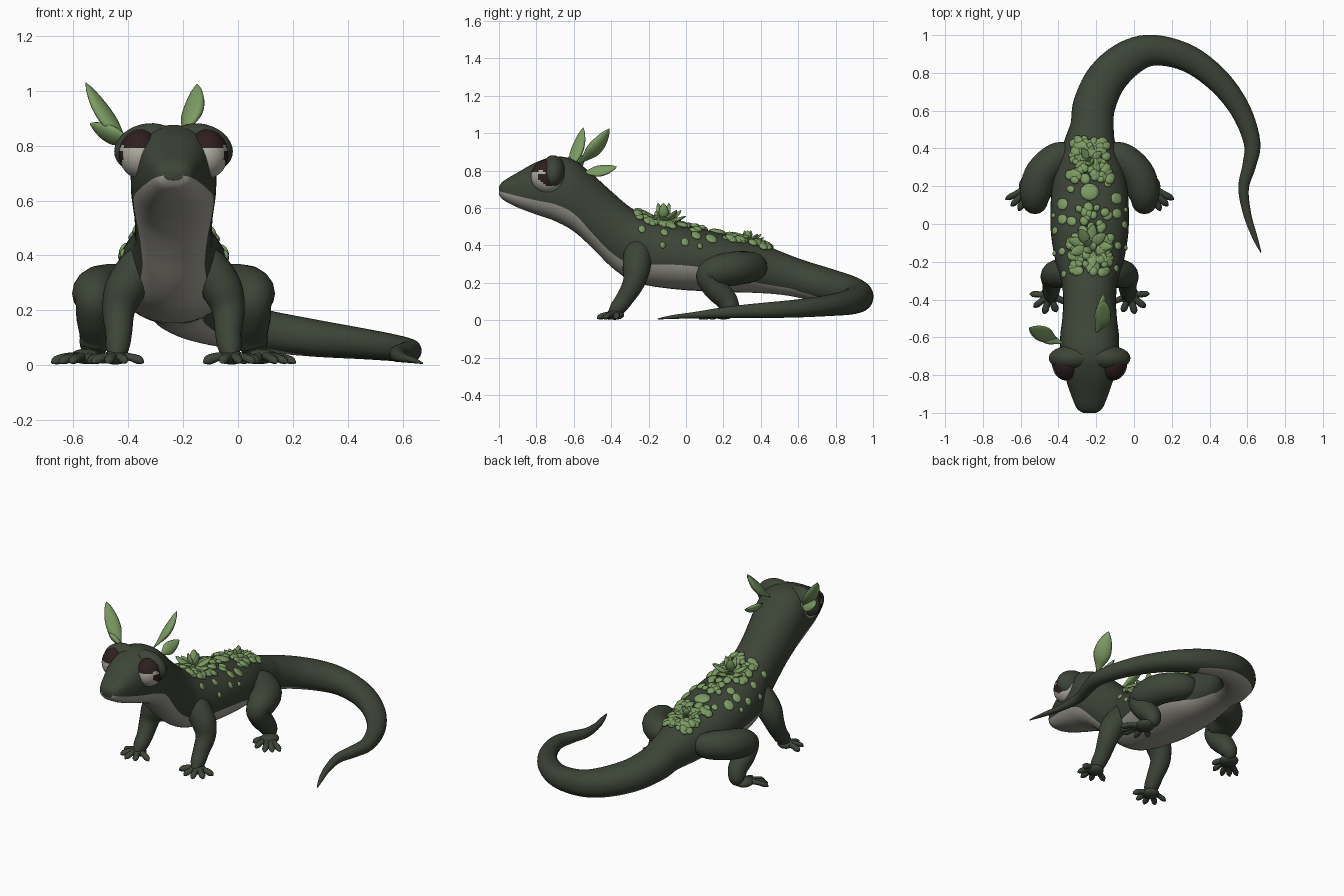
import bpy, bmesh, math, random
from mathutils import Vector, Matrix

if "Cube" in bpy.data.objects:
    bpy.data.objects.remove(bpy.data.objects["Cube"])

random.seed(4)
AX = -0.235  # x of the body's centre line


def mat(name, rgb):
    m = bpy.data.materials.new(name)
    m.diffuse_color = (*rgb, 1)
    m.use_nodes = True
    m.node_tree.nodes["Principled BSDF"].inputs["Base Color"].default_value = m.diffuse_color
    return m


SKIN = mat("dark_green_skin", (0.046, 0.058, 0.038))
BELLY = mat("pale_belly", (0.35, 0.34, 0.295))
LEAF = mat("leaf_green", (0.2, 0.33, 0.125))
IRIS = mat("dark_maroon", (0.028, 0.013, 0.014))
EYE = mat("eye_cream", (0.44, 0.42, 0.36))


def spline(rows, n):
    """Catmull-Rom through rows of any width, n steps per span."""
    out = []
    for i in range(len(rows) - 1):
        a, b, c, d = (rows[max(0, min(len(rows) - 1, i + k))] for k in (-1, 0, 1, 2))
        for s in range(n):
            u = s / n
            out.append([0.5 * (2 * q + (r - p) * u + (2 * p - 5 * q + 4 * r - w) * u * u
                               + (3 * q - p - 3 * r + w) * u ** 3)
                        for p, q, r, w in zip(a, b, c, d)])
    return out + [list(rows[-1])]


def finish(name, bm, mats):
    bmesh.ops.recalc_face_normals(bm, faces=bm.faces)
    me = bpy.data.meshes.new(name)
    bm.to_mesh(me)
    bm.free()
    for m in mats:
        me.materials.append(m)
    me.shade_smooth()
    ob = bpy.data.objects.new(name, me)
    bpy.context.collection.objects.link(ob)
    return ob


def skin_rings(bm, rings, rule=None):
    vs = [[bm.verts.new(p) for p in r] for r in rings]
    n = len(vs[0])
    for i in range(len(vs) - 1):
        for j in range(n):
            f = bm.faces.new((vs[i][j], vs[i][(j + 1) % n], vs[i + 1][(j + 1) % n], vs[i + 1][j]))
            f.material_index = rule(i, j) if rule else 0
    bm.faces.new(vs[0][::-1])
    bm.faces.new(vs[-1])


def tube(bm, pts, ref, flat=1.0, n=14, steps=5):
    """Round or flattened limb through (x, y, z, radius); width lies along ref."""
    rows = spline(pts, steps)
    rings = []
    for i, r in enumerate(rows):
        t = (Vector(rows[min(i + 1, len(rows) - 1)][:3]) - Vector(rows[max(i - 1, 0)][:3])).normalized()
        u = Vector(ref)
        u = (u - t * u.dot(t)).normalized()
        w, rad = t.cross(u), max(r[3], 0.001)
        rings.append([Vector(r[:3]) + u * rad * math.cos(k * math.tau / n)
                      + w * rad * flat * math.sin(k * math.tau / n) for k in range(n)])
    skin_rings(bm, rings)


def ball(bm, loc, scale, normal=(0, 0, 1), seg=16):
    m = (Matrix.Translation(loc) @ Vector(normal).to_track_quat('Z', 'Y').to_matrix().to_4x4()
         @ Matrix.Diagonal((*scale, 1)))
    return bmesh.ops.create_uvsphere(bm, u_segments=seg, v_segments=max(6, seg * 2 // 3), radius=1, matrix=m)


def power(v, e):
    return math.copysign(abs(v) ** e, v)


# Head, neck and trunk: y, bottom, top, half width, belly edge (-1 to 1)
trunk = [(-1.0, .672, .715, .035, -.1), (-.975, .642, .745, .068, -.2), (-.9, .603, .79, .1, -.35),
         (-.8, .565, .845, .132, -.46), (-.7, .53, .875, .152, -.48), (-.6, .475, .857, .156, -.5),
         (-.5, .385, .78, .145, -.6), (-.4, .285, .69, .14, -.62), (-.3, .215, .605, .15, -.55),
         (-.2, .185, .55, .18, -.38), (-.05, .165, .515, .205, -.25), (.1, .155, .485, .207, -.25),
         (.25, .15, .45, .19, -.45), (.4, .145, .41, .145, -.6)]
# Tail: x, y, bottom, top, half width, belly edge
tail = [(-.222, .52, .135, .362, .115, -.62), (-.21, .63, .115, .32, .112, -.62),
        (-.145, .77, .085, .275, .107, -.65), (-.025, .88, .06, .235, .096, -.72),
        (.11, .92, .045, .2, .081, -.8), (.29, .875, .03, .165, .072, -.96), (.45, .755, .022, .135, .064, -1),
        (.565, .6, .015, .112, .054, -1), (.625, .43, .012, .095, .044, -1), (.61, .31, .012, .083, .036, -1),
        (.58, .19, .012, .068, .028, -1), (.6, .05, .01, .045, .021, -1), (.64, -.07, .007, .028, .014, -1),
        (.672, -.15, .004, .01, .003, -1)]
rows = spline([(AX, *r) for r in trunk] + tail, 5)
ND, NL = 26, 14
rings = []
for i, (x, y, lo, hi, hw, edge) in enumerate(rows):
    a, b = rows[max(i - 1, 0)], rows[min(i + 1, len(rows) - 1)]
    t = Vector((b[0] - a[0], b[1] - a[1], 0)).normalized()
    side = Vector((t.y, -t.x, 0))
    e = .78 + .16 * max(0, min(1, (y + .65) / .25))  # boxier head section
    p0 = math.asin(power(max(-.985, edge), 1 / e))
    ang = [p0 + (math.pi - 2 * p0) * k / ND for k in range(ND)]
    ang += [math.pi - p0 + (math.pi + 2 * p0) * k / NL for k in range(NL)]
    rings.append([Vector((x, y, (lo + hi) / 2)) + side * hw * power(math.cos(q), e)
                  + Vector((0, 0, (hi - lo) / 2 * power(math.sin(q), e))) for q in ang])
bm = bmesh.new()
skin_rings(bm, rings, lambda i, j: 1 if j >= ND and rows[i][5] > -.93 else 0)
finish("body_and_tail", bm, [SKIN, BELLY])


def on_back(y, a):
    """Surface point and normal of the trunk at angle a from the top."""
    r = min(rows[:70], key=lambda q: abs(q[1] - y))
    hw, hh = r[4], (r[3] - r[2]) / 2
    p = Vector((AX + hw * power(math.sin(a), .94), y, (r[2] + r[3]) / 2 + hh * power(math.cos(a), .94)))
    return p, Vector((math.sin(a) / hw, .25 / hh, math.cos(a) / hh)).normalized()


for s, tag in ((-1, "left"), (1, "right")):
    def P(x, y, z, r):
        return (AX + s * x, y, z, r)

    # Front leg with splayed toes
    bm = bmesh.new()
    tube(bm, [P(.07, -.24, .42, .045), P(.115, -.255, .365, .075), P(.175, -.265, .28, .075),
              P(.2, -.28, .2, .06), P(.2, -.325, .12, .049), P(.205, -.37, .06, .042),
              P(.21, -.405, .03, .02)], (1, 0, 0))
    ball(bm, P(.212, -.38, .028, 0)[:3], (.05, .05, .026))
    for x, y in ((.315, -.37), (.295, -.44), (.24, -.475), (.175, -.465), (.11, -.42)):
        tube(bm, [P(.212, -.375, .034, .02), P((x + .212) / 2, (y - .375) / 2, .03, .018),
                  P(x * .85 + .032, y * .85 - .056, .018, .018), P(x, y, .008, .004)], (1, .3, 0), .8, 8, 3)
    finish(tag + "_front_leg", bm, [SKIN])

    # Hind leg: thigh forward to the knee, shank back to the ankle
    bm = bmesh.new()
    tube(bm, [P(.09, .38, .29, .05), P(.165, .355, .285, .08), P(.25, .27, .278, .09), P(.285, .17, .262, .086),
              P(.29, .12, .235, .068), P(.288, .16, .17, .066), P(.285, .215, .11, .058),
              P(.295, .235, .06, .048), P(.305, .22, .03, .024)], (1, 0, 0), 1, 16)
    ball(bm, P(.32, .2, .032, 0)[:3], (.055, .06, .028))
    for x, y in ((.445, .13), (.415, .095), (.375, .07), (.3, .085), (.245, .14)):
        tube(bm, [P(.315, .2, .034, .022), P((x + .315) / 2, (y + .2) / 2, .03, .018),
                  P(x * .85 + .047, y * .85 + .03, .018, .018), P(x, y, .008, .004)], (1, .3, 0), .8, 8, 3)
    finish(tag + "_hind_leg", bm, [SKIN])

    # Brow bulge over the eye
    bm = bmesh.new()
    ball(bm, P(.098, -.71, .792, 0)[:3], (.066, .12, .088), (s * .25, 0, 1), 24)
    finish(tag + "_brow", bm, [SKIN])

    # Eye: dark iris, cream rim below and in front, small highlight
    bm = bmesh.new()
    c = Vector(P(.121, -.738, .77, 0)[:3])
    ball(bm, c, (.078, .091, .09), seg=40)
    for f in bm.faces:
        d = (f.calc_center_median() - c) / .09
        rim = math.hypot(d.y - .08, d.z - .2) > .74 and d.z < .22
        f.material_index = int(rim or (d.z < .42 and d.z > .1 and abs(d.y + .42) < .42 - d.z))
    finish(tag + "_eye", bm, [IRIS, EYE])

    # Nostril
    bm = bmesh.new()
    ball(bm, P(.045, -.97, .73, 0)[:3], (.008, .008, .006), seg=8)
    finish(tag + "_nostril", bm, [IRIS])


def leaf(bm, base, tip, width, ref, bulge=.02, flat=.3):
    b, t, w = Vector(base), Vector(tip), Vector(ref)
    out = (t - b).cross(w).normalized() * bulge
    tube(bm, [(*(b.lerp(t, k) + out * math.sin(k * math.pi)), width * r) for k, r in
              ((0, .15), (.15, .45), (.4, 1), (.65, .95), (.88, .5), (1, .03))], ref, flat, 10, 4)


# Leaves growing behind the eyes
bm = bmesh.new()
leaf(bm, (-.40, -.625, .80), (-.555, -.55, 1.03), .042, (.6, .75, .1), .01, .45)
leaf(bm, (-.38, -.63, .815), (-.54, -.55, .88), .045, (.2, .6, -.7), .01, .45)
finish("left_head_leaves", bm, [LEAF])
bm = bmesh.new()
leaf(bm, (-.2, -.57, .84), (-.15, -.41, 1.025), .05, (.75, -.5, .45), .015, .45)
leaf(bm, (-.165, -.55, .79), (-.16, -.37, .82), .036, (.6, 0, -.75), .01, .45)
finish("right_head_leaves", bm, [LEAF])

# Mossy patches: overlapping flat scales along the spine
bm = bmesh.new()
for y0, y1, spread, count in ((-.26, -.07, .58, 75), (-.07, .1, .38, 14), (.23, .45, .6, 80)):
    for k in range(count):
        y = random.uniform(y0, y1)
        p, nrm = on_back(y, random.uniform(-spread, spread))
        r = random.uniform(.018, .028)
        ball(bm, p + nrm * .008, (r, r * 1.15, .013), nrm, 10)
finish("moss_patches", bm, [LEAF])

# Rosettes of small upright leaves
bm = bmesh.new()
for y, size, lift in ((-.12, .125, .8), (.33, .09, .6)):
    c, nrm = on_back(y, 0)
    for k in range(9):
        a = k * math.tau / 9
        d = Vector((math.cos(a), math.sin(a), lift * (.3 + .4 * (k % 2)))).normalized()
        leaf(bm, c, c + d * size, size * .22, (-math.sin(a), math.cos(a), 0), -.008, .4)
    for k in range(3):
        d = Vector((.35 * math.cos(k * 2.1), .35 * math.sin(k * 2.1), 1)) * size * lift
        leaf(bm, c, c + d, size * .2, (-math.sin(k * 2.1), math.cos(k * 2.1), 0), -.004, .5)
finish("back_rosettes", bm, [LEAF])

# Round spots on the back and flanks
bm = bmesh.new()
ball(bm, on_back(.17, 0)[0], (.05, .047, .016), (0, .2, 1))
spots = [(-.25, 1.0, .02), (-.14, 1.3, .016), (-.13, .85, .022), (-.02, 1.1, .022), (.04, .75, .028),
         (.03, .45, .026), (.12, .75, .032), (.2, .5, .02), (.06, 1.15, .014)]
for y, a, r in spots:
    for s in (-1, 1):
        p, nrm = on_back(y + .015 * s, a * s)
        ball(bm, p, (r, r * 1.15, .01), nrm, 12)
finish("back_spots", bm, [LEAF])
